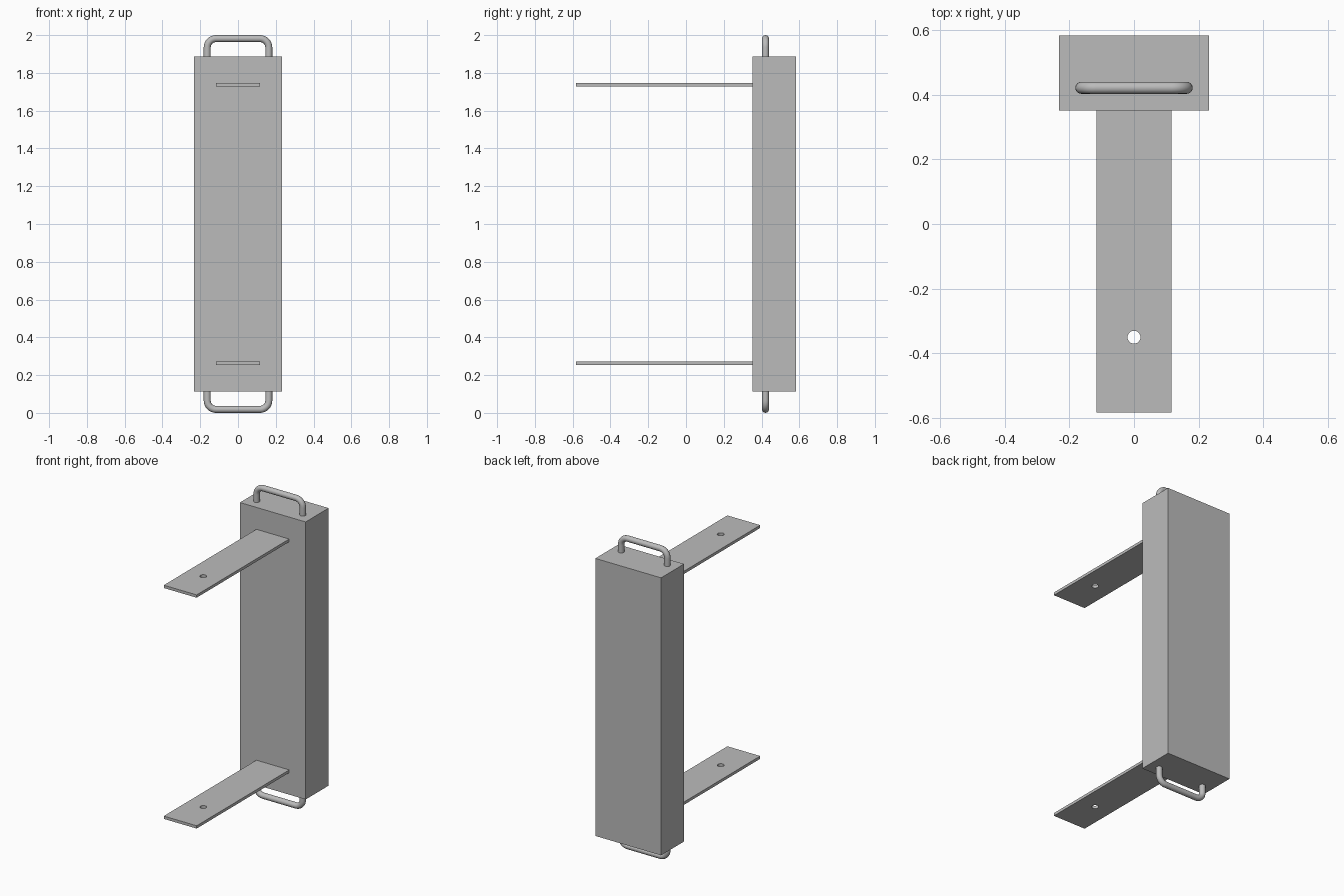
import bpy
from math import sin, cos, pi, radians

cube = bpy.data.objects.get("Cube")
if cube:
    bpy.data.objects.remove(cube, do_unlink=True)

grey = bpy.data.materials.new("plain_grey")
grey.use_nodes = True
colour = (0.5, 0.5, 0.5, 1)
grey.diffuse_color = colour
grey.node_tree.nodes["Principled BSDF"].inputs["Base Color"].default_value = colour

HALF_X, FRONT, BACK = 0.232, 0.351, 0.583
BOTTOM, TOP = 0.114, 1.886


def box(name, low, high):
    bpy.ops.mesh.primitive_cube_add(size=1, location=[(a + b) / 2 for a, b in zip(low, high)])
    ob = bpy.context.object
    ob.name = name
    ob.scale = [b - a for a, b in zip(low, high)]
    bpy.ops.object.transform_apply(location=False, rotation=False, scale=True)
    ob.data.materials.append(grey)
    return ob


def plate(name, z):
    # Flat bracket with a round bolt hole near its free end
    ob = box(name, (-HALF_X / 2, -BACK, z - 0.009), (HALF_X / 2, FRONT, z + 0.009))
    bpy.ops.mesh.primitive_cylinder_add(vertices=32, radius=0.02, depth=0.1, location=(0, -0.35, z))
    cutter = bpy.context.object
    cutter.name = name + "_hole_cutter"
    cutter.data.materials.append(grey)
    cutter.hide_render = True
    cutter.hide_set(True)
    cutter.display_type = 'WIRE'
    cut = ob.modifiers.new("bolt_hole", 'BOOLEAN')
    cut.operation, cut.solver, cut.object = 'DIFFERENCE', 'EXACT', cutter
    # Bake the cut and drop the cutter
    bpy.context.view_layer.objects.active = ob
    bpy.ops.object.modifier_apply(modifier=cut.name)
    bpy.data.objects.remove(cutter, do_unlink=True)


def handle(name, base, tip):
    # Round bar bent into a U with rounded corners
    r, bend, half, y, steps = 0.0185, 0.047, 0.163, 0.421, 8
    up = 1 if tip > base else -1
    crown = tip - up * r
    right = [(half, base - up * 0.01)]
    for i in range(steps + 1):
        a = i / steps * pi / 2
        right.append((half - bend + bend * cos(a), crown - up * bend * (1 - sin(a))))
    path = right + [(-x, z) for x, z in reversed(right)]
    curve = bpy.data.curves.new(name, 'CURVE')
    curve.dimensions = '3D'
    curve.bevel_depth, curve.bevel_resolution = r, 6
    curve.use_fill_caps = True
    spline = curve.splines.new('POLY')
    spline.points.add(len(path) - 1)
    for p, (x, z) in zip(spline.points, path):
        p.co = (x, y, z, 1)
    ob = bpy.data.objects.new(name, curve)
    bpy.context.collection.objects.link(ob)
    curve.materials.append(grey)
    bpy.ops.object.select_all(action='DESELECT')
    ob.select_set(True)
    bpy.context.view_layer.objects.active = ob
    bpy.ops.object.convert(target='MESH')
    bpy.ops.object.shade_smooth_by_angle(angle=radians(40))


# Upright block
box("upright_block", (-HALF_X, FRONT, BOTTOM), (HALF_X, BACK, TOP))

# Brackets reaching forward
plate("upper_plate", 1.737)
plate("lower_plate", 0.263)

# Handles on both ends
handle("top_handle", TOP, 2.0)
handle("bottom_handle", BOTTOM, 0.0)
